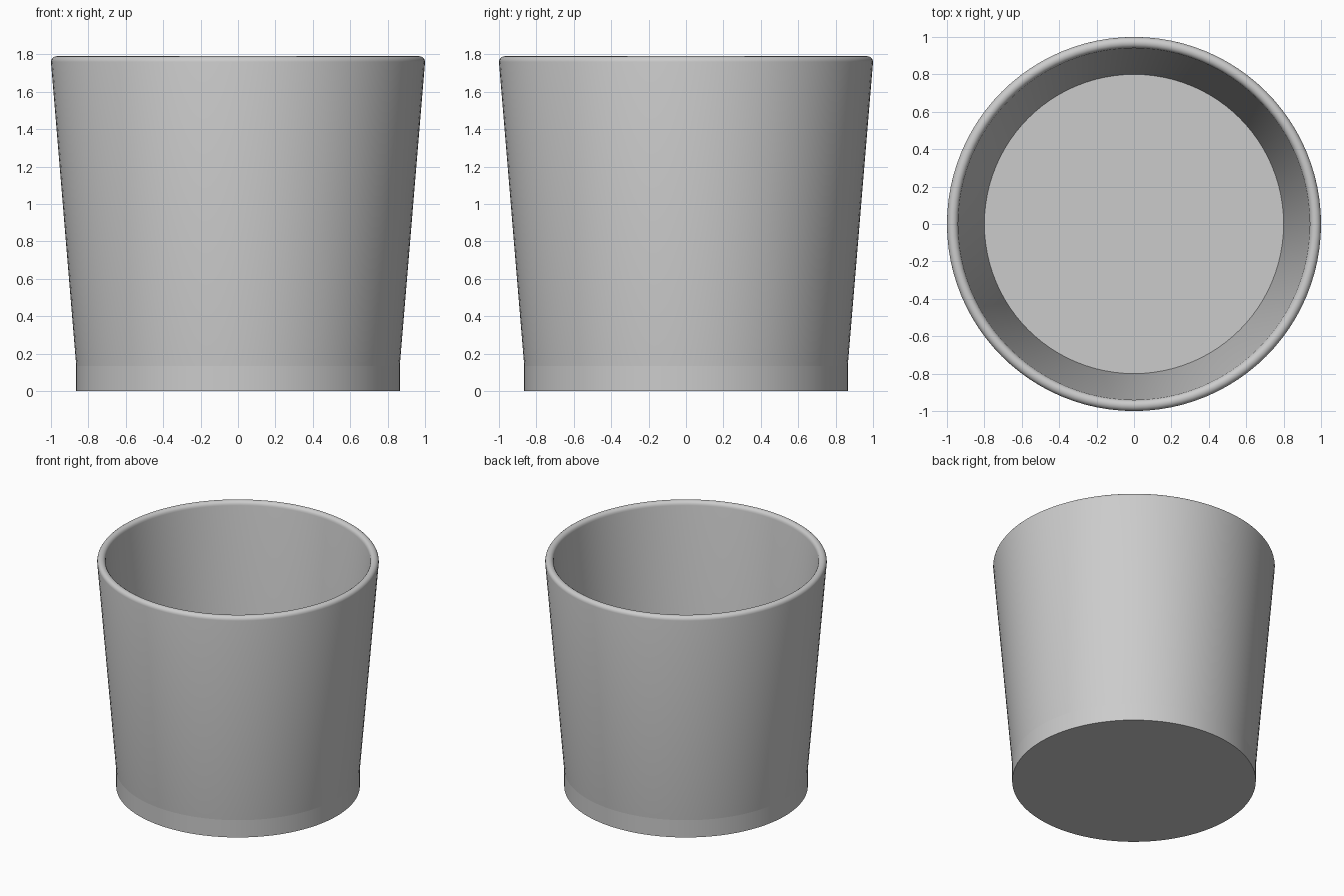
import bpy
import bmesh
import math

cube = bpy.data.objects.get("Cube")
if cube:
    bpy.data.objects.remove(cube, do_unlink=True)

SIDES = 96
HEIGHT = 1.79
BASE_R, BASE_TOP = 0.865, 0.135
FLOOR_R, FLOOR_Z = 0.80, 0.135
RIM_R, RIM_HALF = 0.97, 0.03

grey = bpy.data.materials.new("plain grey")
grey.use_nodes = True
colour = (0.6, 0.6, 0.6, 1)
grey.diffuse_color = colour
grey.node_tree.nodes["Principled BSDF"].inputs["Base Color"].default_value = colour

# Cross-section: foot, flared wall, rounded rim, inner wall, floor
profile = [(0, 0), (BASE_R, 0), (BASE_R, BASE_TOP)]
for i in range(9):
    a = math.pi * i / 8
    profile.append((RIM_R + RIM_HALF * math.cos(a),
                    HEIGHT - RIM_HALF + RIM_HALF * math.sin(a)))
profile += [(FLOOR_R, FLOOR_Z), (0, FLOOR_Z)]

# Turn the section around the vertical axis
bm = bmesh.new()
verts = [bm.verts.new((r, 0, z)) for r, z in profile]
edges = [bm.edges.new(pair) for pair in zip(verts, verts[1:])]
bmesh.ops.spin(bm, geom=verts + edges, cent=(0, 0, 0), axis=(0, 0, 1),
               angle=math.tau, steps=SIDES, use_merge=True)
bmesh.ops.remove_doubles(bm, verts=bm.verts, dist=0.0001)
bmesh.ops.recalc_face_normals(bm, faces=bm.faces)

mesh = bpy.data.meshes.new("pot")
bm.to_mesh(mesh)
bm.free()
mesh.materials.append(grey)
pot = bpy.data.objects.new("pot", mesh)
bpy.context.collection.objects.link(pot)

# Smooth walls, with a crisp crease between foot and flared wall
bpy.ops.object.select_all(action="DESELECT")
pot.select_set(True)
bpy.context.view_layer.objects.active = pot
bpy.ops.object.shade_smooth_by_angle(angle=math.radians(35))
for edge in mesh.edges:
    a, b = (mesh.vertices[i].co for i in edge.vertices)
    if all(abs(v.z - BASE_TOP) < 0.001 and v.xy.length > FLOOR_R + 0.02 for v in (a, b)):
        edge.use_edge_sharp = True
